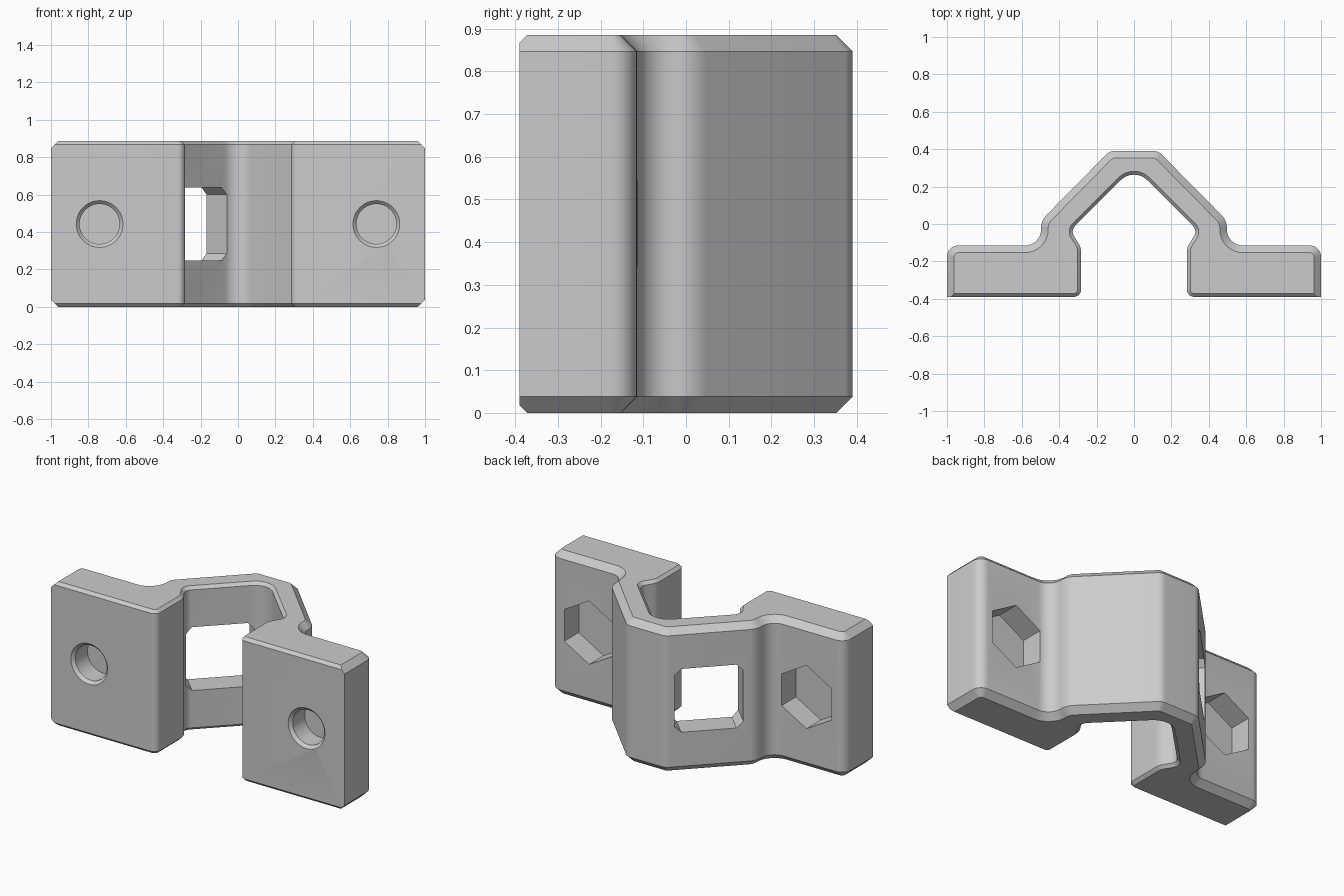
import bpy, bmesh, math
from mathutils import Vector, Matrix

if "Cube" in bpy.data.objects:
    bpy.data.objects.remove(bpy.data.objects["Cube"])

HEIGHT = 0.885
MID = HEIGHT / 2
WIDE, FINE = 0.038, 0.018      # chamfers of the outer and inner rims
BOLT_X = 0.74

grey = bpy.data.materials.new("plain_grey")
grey.use_nodes = True
grey.diffuse_color = (0.6, 0.6, 0.6, 1)
grey.node_tree.nodes["Principled BSDF"].inputs["Base Color"].default_value = (0.6, 0.6, 0.6, 1)


def mesh_object(name, bm):
    bmesh.ops.recalc_face_normals(bm, faces=bm.faces)
    mesh = bpy.data.meshes.new(name)
    bm.to_mesh(mesh)
    bm.free()
    mesh.materials.append(grey)
    obj = bpy.data.objects.new(name, mesh)
    bpy.context.collection.objects.link(obj)
    return obj


def mirrored(corners):
    return corners + [(-x, y, r) for x, y, r in reversed(corners)]


def rounded(corners, steps=8):
    """Replace each (x, y, radius) corner of a closed outline by an arc."""
    points = []
    for i, (x, y, r) in enumerate(corners):
        p = Vector((x, y))
        if r == 0:
            points.append(p)
            continue
        a = (Vector(corners[i - 1][:2]) - p).normalized()
        b = (Vector(corners[(i + 1) % len(corners)][:2]) - p).normalized()
        half = a.angle(b) / 2
        centre = p + (a + b).normalized() * r / math.sin(half)
        start = p + a * r / math.tan(half) - centre
        end = p + b * r / math.tan(half) - centre
        sweep = math.atan2(start.cross(end), start.dot(end))
        points += [centre + Matrix.Rotation(sweep * k / steps, 2) @ start
                   for k in range(steps + 1)]
    return points


# Outline: outer back side, then front faces and the inner channel
outer = mirrored([(1, -0.39, 0), (1, -0.115, 0.06), (0.497, -0.115, 0.085),
                  (0.497, 0.018, 0.1), (0.13, 0.39, 0.06)])
half_inner = [(-0.283, -0.39, 0.04), (-0.283, -0.125, 0.09), (-0.34, -0.035, 0.045)]
inner = half_inner + [(0, 0.305, 0.1)] + [(-x, y, r) for x, y, r in reversed(half_inner)]
outline = rounded(outer + inner)
last_outer = max(i for i, p in enumerate(outline) if p.x == -1)

# Wall points (position, chamfer height) paired with their inset rim points
wall, rim = [], []
for i, p in enumerate(outline):
    d1 = WIDE if 0 < i <= last_outer else FINE
    d2 = WIDE if i < last_outer else FINE
    t1 = (p - outline[i - 1]).normalized()
    t2 = (outline[(i + 1) % len(outline)] - p).normalized()
    n1, n2 = Vector((-t1.y, t1.x)), Vector((-t2.y, t2.x))
    inset = p + (n1 * d1 + n2 * d2) / (1 + n1.dot(n2))
    if d1 < d2:
        wall += [(p - t1 * (d2 - d1), d1), (p, d2)]
    elif d1 > d2:
        wall += [(p, d1), (p + t2 * (d1 - d2), d2)]
    else:
        wall.append((p, d1))
    rim += [inset] * (1 if d1 == d2 else 2)

# Bracket body
bm = bmesh.new()
rings = [[bm.verts.new((q.x, q.y, 0)) for q in rim],
         [bm.verts.new((p.x, p.y, d)) for p, d in wall],
         [bm.verts.new((p.x, p.y, HEIGHT - d)) for p, d in wall],
         [bm.verts.new((q.x, q.y, HEIGHT)) for q in rim]]
for low, high in zip(rings, rings[1:]):
    for i in range(len(low)):
        j = (i + 1) % len(low)
        bm.faces.new((low[i], low[j], high[j], high[i]))
bm.faces.new(rings[0][::-1])
bm.faces.new(rings[3])
bmesh.ops.remove_doubles(bm, verts=bm.verts, dist=0.0001)
bracket = mesh_object("bracket_body", bm)


def cone_cutter(name, x, sides, y_front, y_back, r_front, r_back):
    bm = bmesh.new()
    place = Matrix.Translation((x, (y_front + y_back) / 2, MID)) @ Matrix.Rotation(math.pi / 2, 4, "X")
    bmesh.ops.create_cone(bm, cap_ends=True, segments=sides, radius1=r_back,
                          radius2=r_front, depth=y_back - y_front, matrix=place)
    return mesh_object(name, bm)


# Bolt holes, front countersinks and hexagonal nut pockets
cutters = []
for x in (-BOLT_X, BOLT_X):
    cutters += [cone_cutter("bolt_hole_cutter", x, 48, -0.5, 0.0, 0.107, 0.107),
                cone_cutter("countersink_cutter", x, 48, -0.41, -0.37, 0.145, 0.105),
                cone_cutter("nut_pocket_cutter", x, 6, -0.255, 0.0, 0.195, 0.195)]

# Window with cut corners through the right arm
bm = bmesh.new()
bmesh.ops.create_cube(bm, size=1, matrix=Matrix.Diagonal((0.39, 0.3, 0.39, 1)))
through = [e for e in bm.edges if abs(e.verts[0].co.y - e.verts[1].co.y) > 0.1]
bmesh.ops.bevel(bm, geom=through, offset=0.038, segments=1, affect="EDGES")
turn = Matrix.Rotation(math.pi / 4, 4, "Z")
bm.transform(Matrix.Translation((0, 0, MID)) @ turn @ Matrix.Translation((-0.065, 0.29, 0)))
cutters.append(mesh_object("window_cutter", bm))

# Cut the openings
bpy.context.view_layer.objects.active = bracket
for cutter in cutters:
    cutter.hide_render = True
    cut = bracket.modifiers.new("opening", "BOOLEAN")
    cut.operation = "DIFFERENCE"
    cut.solver = "EXACT"
    cut.object = cutter
    bpy.ops.object.modifier_apply(modifier=cut.name)
    bpy.data.objects.remove(cutter)

bpy.ops.object.select_all(action="DESELECT")
bracket.select_set(True)
bpy.ops.object.shade_smooth_by_angle(angle=math.radians(25))
